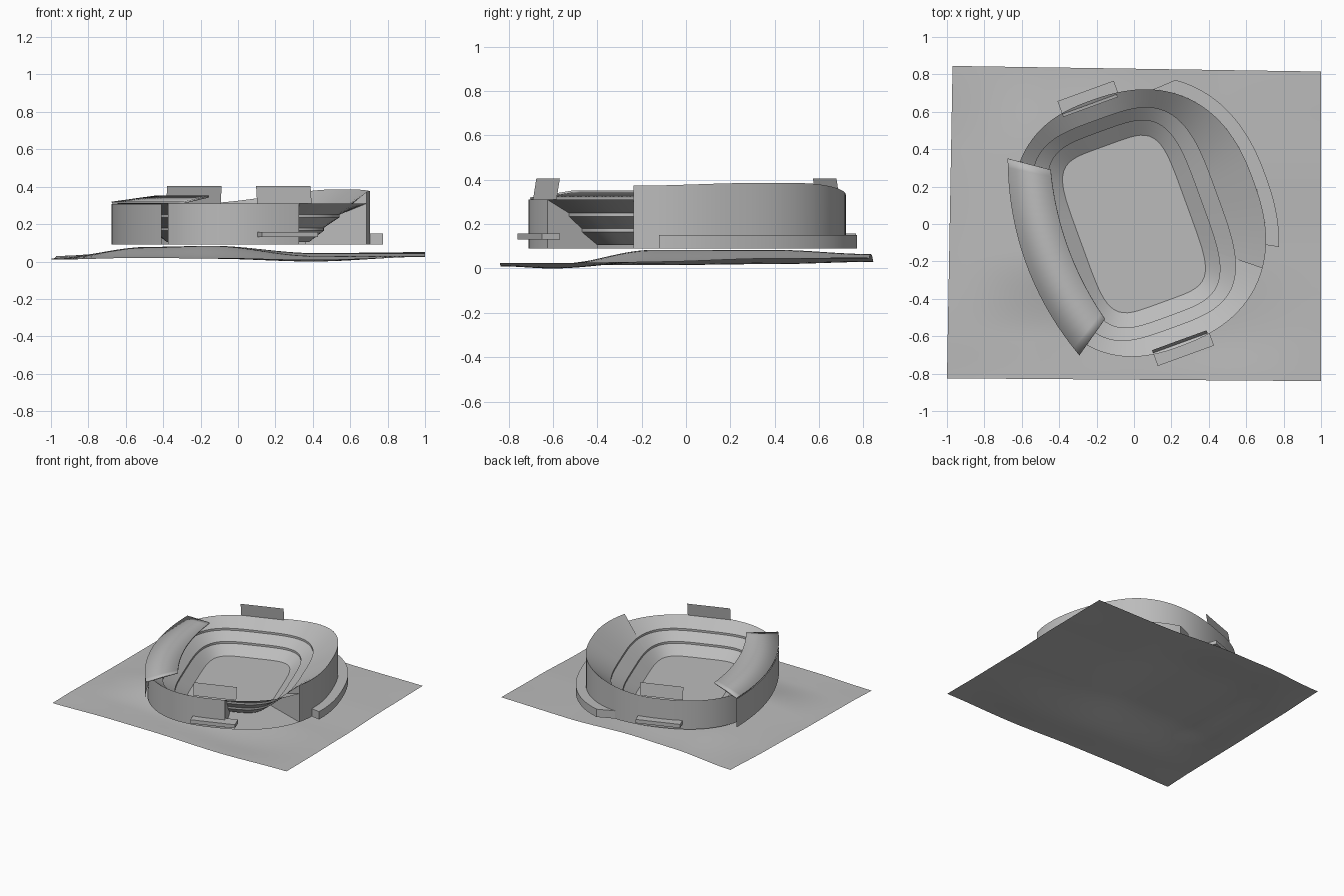
import bpy
from math import sin, cos, radians
from mathutils import Vector

cube = bpy.data.objects.get("Cube")
if cube:
    bpy.data.objects.remove(cube)

grey = bpy.data.materials.new("plain grey")
grey.use_nodes = True
grey.diffuse_color = (0.5, 0.5, 0.5, 1)
grey.node_tree.nodes["Principled BSDF"].inputs["Base Color"].default_value = (0.5, 0.5, 0.5, 1)

BASE = 0.09
TURN = radians(20)


def place(u, v, z):
    """Stadium axes to world axes."""
    return Vector((u * cos(TURN) - v * sin(TURN), u * sin(TURN) + v * cos(TURN), z))


def make(name, verts, faces):
    mesh = bpy.data.meshes.new(name)
    mesh.from_pydata(verts, [], faces)
    mesh.materials.append(grey)
    mesh.shade_smooth()
    mesh.set_sharp_from_angle(angle=radians(30))
    obj = bpy.data.objects.new(name, mesh)
    bpy.context.collection.objects.link(obj)
    return obj


def loft(name, rows):
    """Sheet of quads through rows of equal length."""
    n = len(rows[0])
    faces = [(i * n + j, i * n + j + 1, (i + 1) * n + j + 1, (i + 1) * n + j)
             for i in range(len(rows) - 1) for j in range(n - 1)]
    return make(name, [p for row in rows for p in row], faces)


def polygon(name, pts):
    return make(name, pts, [tuple(range(len(pts)))])


# Rounded outlines: west half width, east half width, half length, squareness
RIM = (0.61, 0.68, 0.70, 2.4)
UPPER = (0.47, 0.47, 0.59, 3.5)
LOWER = (0.38, 0.38, 0.525, 4)
FIELD = (0.30, 0.30, 0.445, 5)
FIELD_Z = 0.105


def ring(shape, deg, z, offset=0):
    west, east, length, n = shape
    c, s = cos(radians(deg)), sin(radians(deg))
    width = east if c > 0 else west
    r = (abs(c / width) ** n + abs(s / length) ** n) ** (-1 / n) + offset
    return place(r * c, r * s, z)


def smooth(t):
    t = min(max(t, 0), 1)
    return t * t * (3 - 2 * t)


def rim_height(deg):
    if deg < 25:
        return 0.385 - 0.012 * smooth((5 - deg) / 44)
    return 0.31 + 0.075 * smooth((88 - deg) / 63)


def span(a, b, step=3):
    n = max(1, round(abs(b - a) / step))
    return [a + (b - a) * i / n for i in range(n + 1)]


GAP_START, GAP_END = 277.5, 321      # open corner of the outer wall
EAST_END = GAP_END - 360


def profile(deg):
    """Seating section from rim to field."""
    return [ring(RIM, deg, rim_height(deg)), ring(UPPER, deg, 0.25), ring(UPPER, deg, 0.235),
            ring(LOWER, deg, 0.18), ring(LOWER, deg, 0.165), ring(FIELD, deg, FIELD_Z)]


# Seating bowl, pitch and floor
turn = span(EAST_END, GAP_END)
loft("seating_bowl", list(zip(*[profile(d) for d in turn])))
polygon("pitch", [ring(FIELD, d, FIELD_Z) for d in turn[:-1]])
polygon("floor_slab", [ring(RIM, d, BASE) for d in turn[:-1]])

# Outer walls
for name, a, b in (("main_wall", EAST_END, 149), ("front_wall", 216, GAP_START)):
    angles = span(a, b)
    loft(name, [[ring(RIM, d, BASE) for d in angles], [ring(RIM, d, rim_height(d)) for d in angles]])

# Stand ends beside the open corner
for name, deg, flip in (("front_stand_end", GAP_START, 1), ("east_stand_end", EAST_END, -1)):
    pts = profile(deg)[::-1] + [ring(RIM, deg, BASE), ring(FIELD, deg, BASE)]
    polygon(name, pts[::flip])

# West roof and the wall below its outer edge
steps = [1 - i / 12 for i in range(25)]


def roof_outer(t, z):
    return place(-0.615 + 0.1 * t * t, 0.56 * t, z)


def roof_inner(t, z):
    return place(-0.375 + 0.055 * t * t, 0.425 * t, z)


roof = loft("west_roof", [[roof_outer(t, 0.32) for t in steps], [roof_inner(t, 0.352) for t in steps]])
solid = roof.modifiers.new("thickness", "SOLIDIFY")
solid.thickness = 0.01
wall_steps = [t for t in steps if t > -0.72]
loft("west_wall", [[roof_outer(t, z) for t in wall_steps] for z in (BASE, 0.308)])

# Low terrace around the east side, closed at both ends
inner, outer = span(EAST_END + 10, 62), span(EAST_END + 10, 54)
outer = [outer[0] + (outer[-1] - outer[0]) * i / (len(inner) - 1) for i in range(len(inner))]
loft("east_terrace", [[ring(RIM, d, BASE, 0.07) for d in outer], [ring(RIM, d, 0.15, 0.07) for d in outer],
                      [ring(RIM, d, 0.15) for d in inner]])
for name, a, b, flip in (("terrace_front_end", inner[0], outer[0], 1), ("terrace_back_end", inner[-1], outer[-1], -1)):
    pts = [ring(RIM, a, BASE), ring(RIM, b, BASE, 0.07), ring(RIM, b, 0.15, 0.07), ring(RIM, a, 0.15)]
    polygon(name, pts[::flip])

# Screens and entrance canopies at both ends
for end, s in (("back", 1), ("front", -1)):
    a, b = (-0.16, 0.15) if s > 0 else (-0.14, 0.17)
    polygon(end + "_screen", [place(a, s * 0.683, 0.31), place(b, s * 0.683, 0.31),
                              place(b, s * 0.667, 0.405), place(a, s * 0.667, 0.405)][::s])
    verts = [place(u, s * v, z) for z in (0.13, 0.158) for u, v in
             ((a, 0.67), (b + 0.01, 0.67), (b + 0.01, 0.757), (a, 0.757))[::s]]
    make(end + "_canopy", verts, [(3, 2, 1, 0), (4, 5, 6, 7)] +
         [(i, (i + 1) % 4, (i + 1) % 4 + 4, i + 4) for i in range(4)])

# Rolling ground sheet
XS = (-1, -0.5, -0.15, 0.4, 1)
YS = (-1, -0.72, -0.18, 0.48, 1)
HEIGHTS = ((10, 20, 20, 10, 25), (15, 20, 15, 0, 25), (15, 75, 84, 30, 30),
           (20, 78, 84, 45, 45), (30, 60, 65, 45, 50))


def locate(knots, t):
    i = max(k for k in range(4) if knots[k] <= t)
    return i, smooth((t - knots[i]) / (knots[i + 1] - knots[i]))


def ground(x, y):
    i, s = locate(XS, x)
    j, t = locate(YS, y)
    low, high = (HEIGHTS[k][i] * (1 - s) + HEIGHTS[k][i + 1] * s for k in (j, j + 1))
    left, front, back = (1 - x) / 2, -0.8325 - 0.0075 * x, 0.83 - 0.015 * x
    px = x + 0.03 * left * (y + 1) / 2
    py = front + (back - front) * (y + 1) / 2
    return Vector((px, py, (low * (1 - t) + high * t) / 1000))


loft("ground", [[ground(i / 20, j / 25) for i in range(-20, 21)] for j in range(-25, 26)])
